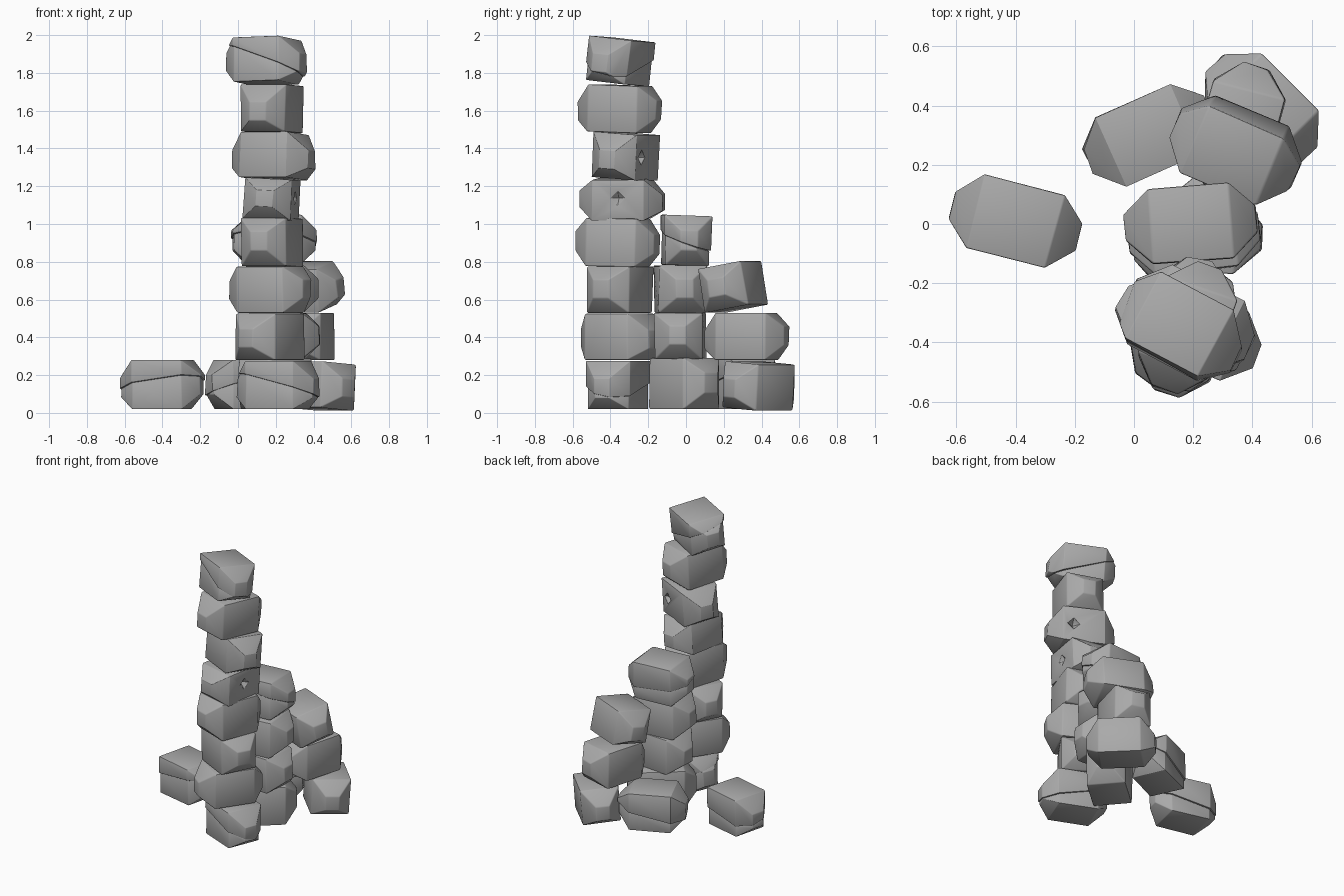
import bpy, bmesh, math, random
from mathutils import Vector, Matrix

random.seed(4)
cube = bpy.data.objects.get("Cube")
if cube:
    bpy.data.objects.remove(cube, do_unlink=True)

grey = bpy.data.materials.new("stone_grey")
grey.use_nodes = True
colour = (0.4, 0.4, 0.4, 1)
grey.diffuse_color = colour
grey.node_tree.nodes["Principled BSDF"].inputs["Base Color"].default_value = colour


def make_object(name, bm):
    mesh = bpy.data.meshes.new(name)
    bmesh.ops.recalc_face_normals(bm, faces=bm.faces[:])
    bm.to_mesh(mesh)
    bm.free()
    obj = bpy.data.objects.new(name, mesh)
    bpy.context.collection.objects.link(obj)
    mesh.materials.append(grey)
    return obj


def add_rock(bm, half_height):
    """Square core with a tapered cap on each end of the long axis."""
    rings = []
    for x, w, h in ((-0.222, 0.045, 0.4), (-0.137, 0.127, 1),
                    (0.137, 0.127, 1), (0.222, 0.045, 0.4)):
        dz = random.uniform(-0.02, 0.005) if h < 1 else 0
        ring = []
        for sy, sz in ((-1, -1), (1, -1), (1, 1), (-1, 1)):
            j = [random.uniform(-0.004, 0.004) for _ in range(2)]
            ring.append(bm.verts.new((x + j[0], sy * w + j[1], sz * h * half_height + dz)))
        rings.append(ring)
    for a, b in zip(rings, rings[1:]):
        for i in range(4):
            k = (i + 1) % 4
            bm.faces.new((a[i], a[k], b[k], b[i]))
    bm.faces.new(rings[0])
    bm.faces.new(rings[-1])


def cut_half(bm, normal, keep_upper):
    """Slice the rock on a slanted plane and close the cut."""
    cut = bmesh.ops.bisect_plane(
        bm, geom=bm.verts[:] + bm.edges[:] + bm.faces[:], plane_co=(0, 0, 0),
        plane_no=normal, clear_inner=keep_upper, clear_outer=not keep_upper)
    edges = [g for g in cut["geom_cut"] if isinstance(g, bmesh.types.BMEdge)]
    bmesh.ops.edgeloop_fill(bm, edges=edges)


def stone(name, x, y, z0, z1, angle, ledge=None, roll=0, pitch=0, pit=None):
    half = (z1 - z0) / 2
    bm = bmesh.new()
    add_rock(bm, half)
    if ledge:
        # Lower part is worn back, leaving a slanted overhanging ledge
        normal = Vector(ledge)
        lower = bm.copy()
        cut_half(bm, normal, True)
        cut_half(lower, normal, False)
        bmesh.ops.scale(lower, vec=(0.97, 0.93, 1), verts=lower.verts[:])
        part = bpy.data.meshes.new("worn_part")
        lower.to_mesh(part)
        lower.free()
        bm.from_mesh(part)
        bpy.data.meshes.remove(part)
    obj = make_object(name, bm)
    obj.matrix_world = (Matrix.Translation((x, y, (z0 + z1) / 2))
                        @ Matrix.Rotation(math.radians(angle), 4, "Z")
                        @ Matrix.Rotation(math.radians(pitch), 4, "Y")
                        @ Matrix.Rotation(math.radians(roll), 4, "X"))
    bpy.context.view_layer.objects.active = obj
    if pit:
        # Small diamond-shaped hole
        cbm = bmesh.new()
        bmesh.ops.create_uvsphere(cbm, u_segments=4, v_segments=2, radius=0.042)
        cutter = make_object("pit_cutter", cbm)
        cutter.matrix_world = obj.matrix_world @ Matrix.Translation(pit)
        cutter.hide_render = True
        mod = obj.modifiers.new("pit", "BOOLEAN")
        mod.operation = "DIFFERENCE"
        mod.object = cutter
        bpy.context.view_layer.update()
        bpy.ops.object.modifier_apply(modifier=mod.name)
        bpy.data.objects.remove(cutter, do_unlink=True)
    # Softened edges
    bevel = obj.modifiers.new("soft_edges", "BEVEL")
    bevel.width = 0.006
    bevel.segments = 2
    bpy.ops.object.modifier_apply(modifier=bevel.name)
    bpy.ops.object.select_all(action="DESELECT")
    obj.select_set(True)
    bpy.ops.object.shade_smooth_by_angle(angle=math.radians(32))


# Tall front tower, bottom to top
stone("tower_stone_1", 0.21, -0.36, 0.02, 0.275, -23, ledge=(0.25, 0.2, 1))
stone("tower_stone_2", 0.17, -0.35, 0.28, 0.525, 55)
stone("tower_stone_3", 0.17, -0.35, 0.53, 0.775, -27)
stone("tower_stone_4", 0.18, -0.36, 0.775, 1.03, 71, pitch=1)
stone("tower_stone_5", 0.18, -0.34, 1.025, 1.24, 80, roll=3, pit=(0, -0.127, 0.01))
stone("tower_stone_6", 0.19, -0.32, 1.24, 1.48, -26, roll=-4, pit=(0.07, 0.127, 0))
stone("tower_stone_7", 0.18, -0.35, 1.485, 1.735, 70, pitch=2)
stone("tower_stone_8", 0.15, -0.35, 1.745, 1.98, -28, ledge=(0.35, 0.2, 1),
      roll=-6, pitch=-2)

# Middle column
stone("middle_stone_1", 0.20, -0.01, 0.02, 0.29, 40)
stone("middle_stone_2", 0.21, -0.03, 0.285, 0.53, -4)
stone("middle_stone_3", 0.20, -0.03, 0.53, 0.78, 6)
stone("middle_stone_4", 0.19, 0.0, 0.78, 1.045, 4, ledge=(0.1, 0.3, 1), roll=-2)

# Back column and its ground stones
stone("back_ground_left", 0.43, 0.385, 0.02, 0.265, -45, roll=-4)
stone("back_ground_right", 0.05, 0.30, 0.02, 0.28, 24, ledge=(-0.2, 0.25, 1))
stone("back_stone_2", 0.35, 0.32, 0.28, 0.53, 74)
stone("back_stone_3", 0.34, 0.25, 0.55, 0.785, -24, roll=10)

# Loose stone lying apart
stone("loose_stone", -0.40, 0.01, 0.02, 0.28, -14, ledge=(-0.15, 0.25, 1))
